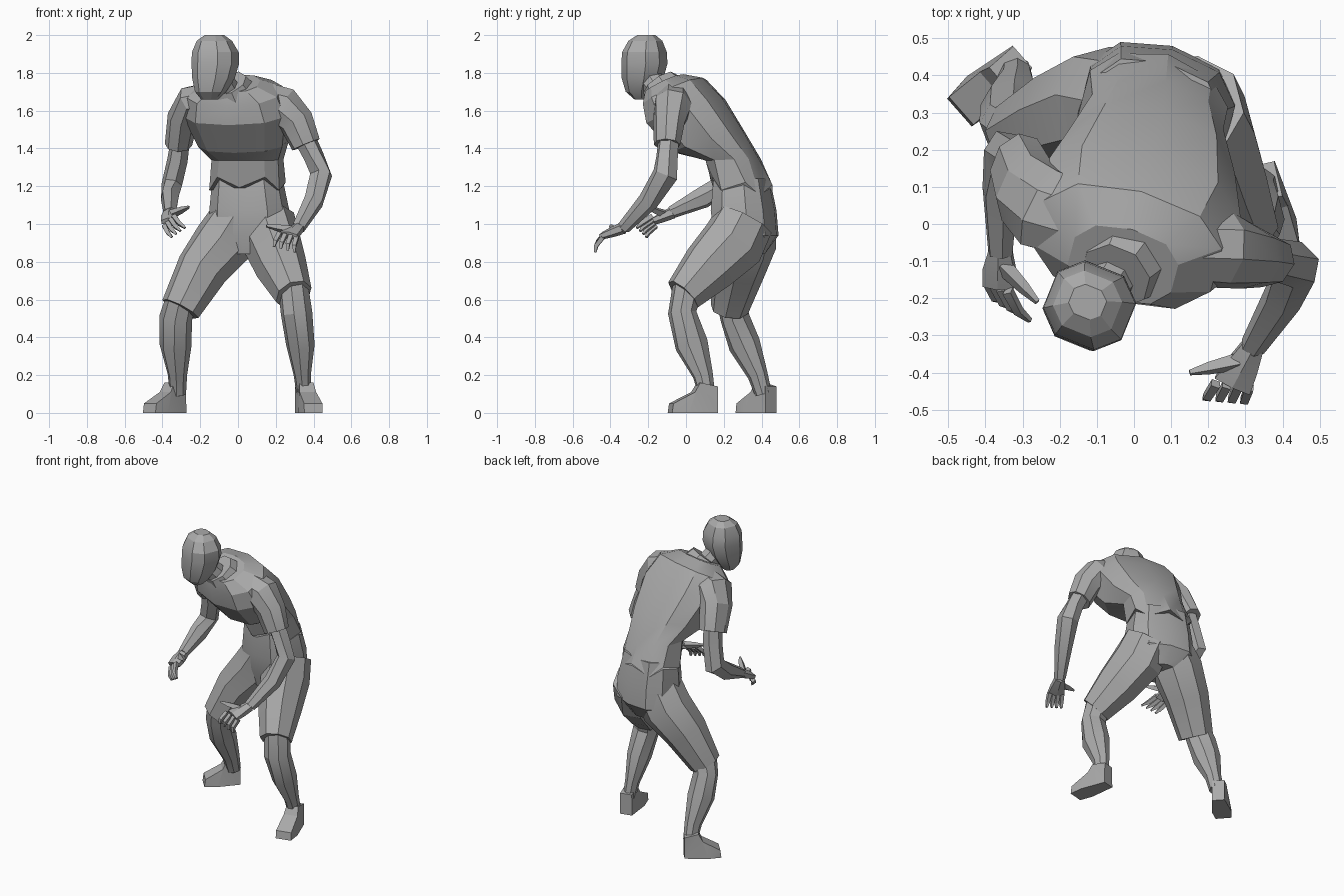
import bpy, bmesh, math
from mathutils import Vector

cube = bpy.data.objects.get("Cube")
if cube:
    bpy.data.objects.remove(cube)

grey = bpy.data.materials.new("plain_grey")
grey.use_nodes = True
grey.diffuse_color = (0.4, 0.4, 0.4, 1)
grey.node_tree.nodes["Principled BSDF"].inputs["Base Color"].default_value = (0.4, 0.4, 0.4, 1)


def finish(name, bm):
    """Turn a bmesh into a named object with soft shading and sharp creases."""
    bmesh.ops.recalc_face_normals(bm, faces=bm.faces)
    mesh = bpy.data.meshes.new(name)
    bm.to_mesh(mesh)
    bm.free()
    mesh.materials.append(grey)
    obj = bpy.data.objects.new(name, mesh)
    bpy.context.collection.objects.link(obj)
    bpy.ops.object.select_all(action='DESELECT')
    obj.select_set(True)
    bpy.context.view_layer.objects.active = obj
    bpy.ops.object.shade_smooth_by_angle(angle=math.radians(22))
    return obj


def loft(name, stations, sides=8, yaw=0, square=1.0, tilts=None, zigzag=0):
    """Skin rings placed along a path; a station is x, y, z, half width, half depth.
    Rings stand across the path unless forward tilts are given in degrees."""
    bm = bmesh.new()
    centres = [Vector(s[:3]) for s in stations]
    side0 = Vector((math.cos(math.radians(yaw)), math.sin(math.radians(yaw)), 0))
    rings = []
    last = len(stations) - 1
    for i, s in enumerate(stations):
        along = (centres[min(i + 1, last)] - centres[max(i - 1, 0)]).normalized()
        if tilts:
            t = math.radians(tilts[i])
            along = Vector((side0.y * math.sin(t), -side0.x * math.sin(t), math.cos(t)))
        side = (side0 - along * side0.dot(along)).normalized()
        depth = along.cross(side)
        ring = []
        for k in range(sides):
            a = math.tau * (k + 0.5) / sides
            c, d = math.cos(a), math.sin(a)
            u = math.copysign(abs(c) ** square, c) * s[3]
            v = math.copysign(abs(d) ** square, d) * s[-1]
            wave = along * zigzag * (-1) ** k if i == 0 else Vector()
            ring.append(bm.verts.new(centres[i] + side * u + depth * v + wave))
        rings.append(ring)
    for low, high in zip(rings, rings[1:]):
        for k in range(sides):
            n = (k + 1) % sides
            bm.faces.new((low[k], low[n], high[n], high[k]))
    bm.faces.new(rings[0])
    bm.faces.new(rings[-1])
    return finish(name, bm)


# Torso: shirt leaning forward, with the left shoulder leading
loft("shirt", [
    (0.05, 0.30, 1.20, 0.20, 0.16),
    (0.05, 0.25, 1.34, 0.19, 0.14),
    (0.03, 0.125, 1.43, 0.24, 0.195),
    (0.00, 0.00, 1.595, 0.29, 0.21),
    (-0.02, -0.06, 1.70, 0.26, 0.17),
    (-0.03, -0.11, 1.745, 0.15, 0.11),
], sides=10, yaw=-15, square=0.8, tilts=(-8, 2, 16, 20, 26, 26), zigzag=0.03)
loft("collar", [
    (-0.03, -0.11, 1.70, 0.12, 0.12),
    (-0.05, -0.14, 1.745, 0.10, 0.10),
], yaw=-15)

# Shorts: seat and two legs
loft("shorts_seat", [
    (0.05, 0.30, 0.84, 0.10, 0.12),
    (0.06, 0.32, 0.94, 0.21, 0.165),
    (0.06, 0.305, 1.07, 0.21, 0.17),
    (0.05, 0.295, 1.24, 0.185, 0.145),
], sides=10, yaw=-15, square=0.8, tilts=(0, 0, 0, 0))
loft("left_shorts_leg", [
    (0.15, 0.31, 1.02, 0.15, 0.16),
    (0.18, 0.25, 0.90, 0.15, 0.175),
    (0.23, 0.12, 0.77, 0.135, 0.15),
    (0.295, -0.015, 0.625, 0.10, 0.105),
], yaw=15)
loft("right_shorts_leg", [
    (0.01, 0.32, 1.05, 0.14, 0.16),
    (-0.08, 0.32, 0.90, 0.16, 0.16),
    (-0.19, 0.28, 0.76, 0.14, 0.14),
    (-0.305, 0.23, 0.55, 0.11, 0.10),
], yaw=-25)

# Bare lower legs
loft("left_lower_leg", [
    (0.29, 0.01, 0.68, 0.08, 0.08),
    (0.31, -0.02, 0.53, 0.085, 0.075),
    (0.33, 0.03, 0.36, 0.075, 0.09),
    (0.34, 0.09, 0.20, 0.045, 0.055),
    (0.35, 0.11, 0.10, 0.04, 0.045),
], yaw=15)
loft("right_lower_leg", [
    (-0.29, 0.23, 0.64, 0.08, 0.08),
    (-0.33, 0.26, 0.50, 0.09, 0.075),
    (-0.33, 0.31, 0.36, 0.085, 0.085),
    (-0.32, 0.38, 0.20, 0.05, 0.055),
    (-0.32, 0.41, 0.10, 0.045, 0.045),
], yaw=-30)


def shoe(name, heel, toe):
    """Wedge shoe: side profile extruded across the foot, wider at the toes."""
    bm = bmesh.new()
    heel, toe = Vector((*heel, 0)), Vector((*toe, 0))
    across = (toe - heel).normalized().cross(Vector((0, 0, 1)))
    # Profile: fraction along foot, height, half width
    profile = [(0, 0, 0.04), (0, 0.14, 0.038), (0.38, 0.16, 0.038),
               (0.5, 0.11, 0.045), (0.97, 0.05, 0.05), (1, 0, 0.05), (0.65, 0, 0.06)]
    loops = [[bm.verts.new(heel.lerp(toe, t) + across * w * s + Vector((0, 0, z)))
              for t, z, w in profile] for s in (-1, 1)]
    for k in range(len(profile)):
        n = (k + 1) % len(profile)
        bm.faces.new((loops[0][k], loops[0][n], loops[1][n], loops[1][k]))
    for loop in loops:
        bm.faces.new(loop)
    bmesh.ops.triangulate(bm, faces=[f for f in bm.faces if len(f.verts) > 4])
    finish(name, bm)


shoe("left_shoe", (0.34, 0.16), (0.40, -0.085))
shoe("right_shoe", (-0.30, 0.45), (-0.47, 0.30))

# Sleeves and arms
loft("left_sleeve", [
    (0.12, -0.06, 1.66, 0.10, 0.10),
    (0.24, -0.07, 1.62, 0.105, 0.11),
    (0.31, -0.09, 1.54, 0.085, 0.095),
    (0.36, -0.10, 1.42, 0.07, 0.08),
], yaw=-75)
loft("left_arm", [
    (0.34, -0.09, 1.48, 0.055, 0.06),
    (0.40, -0.10, 1.36, 0.06, 0.055),
    (0.44, -0.11, 1.26, 0.07, 0.06),
    (0.40, -0.20, 1.12, 0.055, 0.055),
    (0.32, -0.33, 0.98, 0.035, 0.037),
], sides=6, yaw=-75)
loft("right_sleeve", [
    (-0.15, 0.01, 1.66, 0.11, 0.09),
    (-0.24, 0.04, 1.65, 0.12, 0.09),
    (-0.29, 0.09, 1.57, 0.11, 0.08),
    (-0.315, 0.16, 1.42, 0.095, 0.07),
], yaw=75)
loft("right_arm", [
    (-0.30, 0.14, 1.48, 0.065, 0.05),
    (-0.32, 0.17, 1.34, 0.065, 0.055),
    (-0.35, 0.19, 1.21, 0.07, 0.055),
    (-0.36, 0.09, 1.14, 0.06, 0.05),
    (-0.36, -0.08, 1.06, 0.032, 0.035),
], sides=6, yaw=80)


def hand(side, wrist, knuckles, tips, thumb):
    """Palm, four curled fingers spread along the knuckle line, and a thumb."""
    wrist, thumb = Vector(wrist), Vector(thumb)
    first, last = (Vector(p) for p in knuckles)
    middle = (first + last) / 2
    spread = last - first
    yaw = math.degrees(math.atan2(spread.y, spread.x))
    loft(side + "_palm", [(*wrist, 0.035, 0.032),
                          (*wrist.lerp(middle, 0.5), 0.05, 0.028),
                          (*middle, spread.length * 0.65, 0.02)], sides=6, yaw=yaw)
    for i in range(4):
        root = first.lerp(last, i / 3)
        tip = Vector(tips[0]).lerp(Vector(tips[1]), i / 3)
        bend = root.lerp(tip, 0.5) + (middle - wrist) * 0.15
        loft(f"{side}_finger_{i + 1}", [(*root, 0.017), (*bend, 0.015), (*tip, 0.008)],
             sides=4, yaw=yaw)
    base = wrist.lerp(first, 0.4)
    loft(side + "_thumb", [(*base, 0.025), (*base.lerp(thumb, 0.6), 0.018),
                           (*thumb, 0.008)], sides=4, yaw=yaw)


hand("left", (0.32, -0.33, 0.98), ((0.22, -0.43, 0.95), (0.31, -0.44, 0.93)),
     ((0.19, -0.47, 0.88), (0.30, -0.48, 0.85)), (0.15, -0.40, 0.99))
hand("right", (-0.36, -0.07, 1.06), ((-0.34, -0.18, 1.04), (-0.39, -0.16, 0.99)),
     ((-0.28, -0.26, 0.98), (-0.35, -0.21, 0.93)), (-0.26, -0.21, 1.09))

# Neck and faceted head, turned slightly to its right
loft("neck", [
    (-0.04, -0.12, 1.68, 0.07, 0.07),
    (-0.08, -0.18, 1.75, 0.065, 0.065),
    (-0.11, -0.21, 1.82, 0.06, 0.06),
], yaw=-20)
loft("head", [
    (-0.15, -0.235, 1.66, 0.045, 0.035),
    (-0.145, -0.24, 1.70, 0.08, 0.075),
    (-0.13, -0.23, 1.77, 0.108, 0.105),
    (-0.12, -0.22, 1.85, 0.122, 0.116),
    (-0.12, -0.22, 1.91, 0.12, 0.112),
    (-0.125, -0.215, 1.97, 0.09, 0.085),
    (-0.125, -0.21, 2.00, 0.05, 0.045),
], yaw=-22, square=0.8, tilts=[0] * 7)
